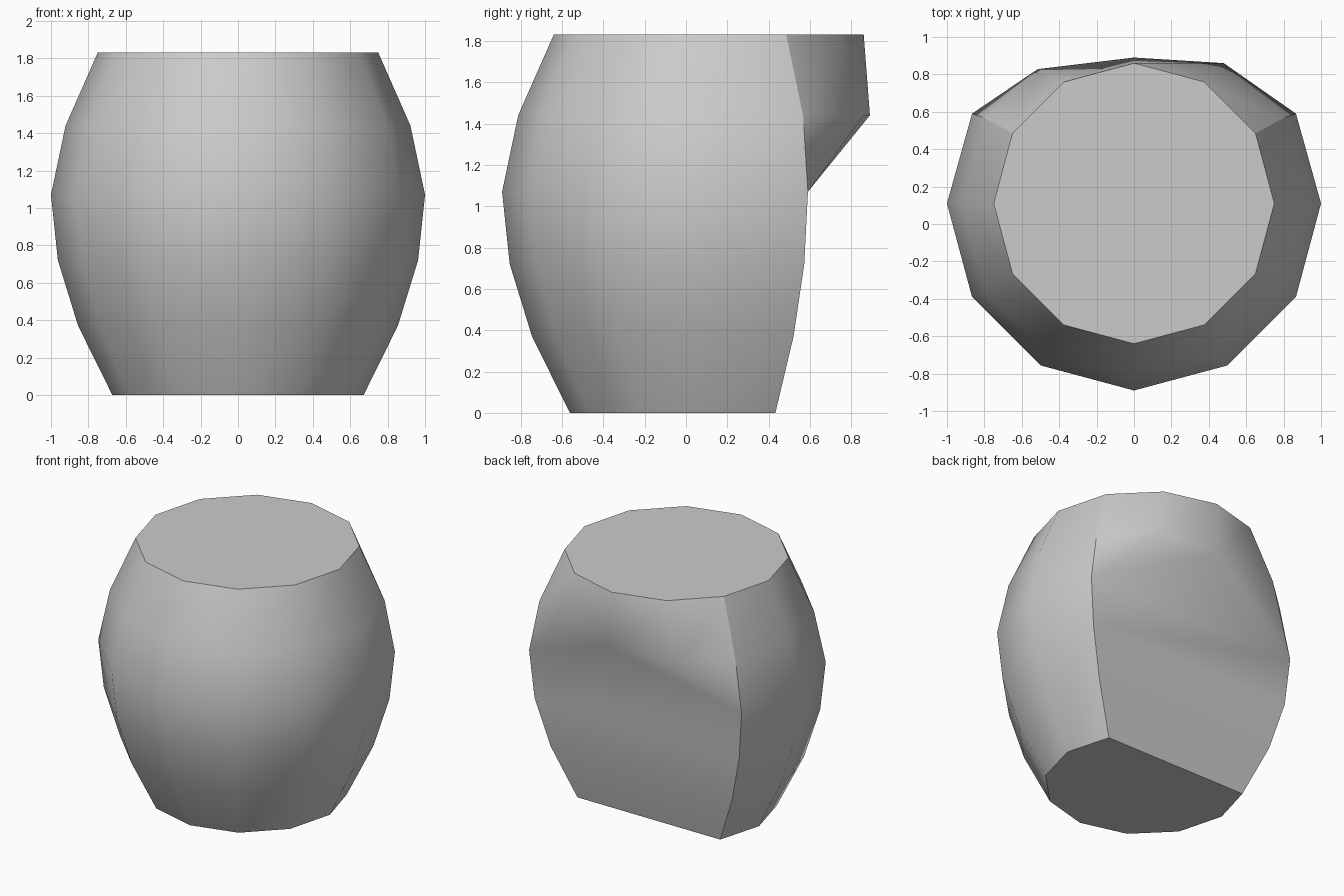
import bpy, bmesh, math

if "Cube" in bpy.data.objects:
    bpy.data.objects.remove(bpy.data.objects["Cube"])

# Barrel profile: (height, radius)
PROFILE = [(0, .672), (.37, .855), (.72, .963), (1.07, 1.0), (1.44, .922), (1.83, .75)]
SIDES = 12
CY = .11
# Overhanging back lip at the fifth ring, by column
LIP = {2: (.48, .86), 3: (0, .89), 4: (-.515, .828)}
BACK = (2, 3, 4)

bm = bmesh.new()
rings = []
for i, (z, r) in enumerate(PROFILE):
    ring = {}
    for k in range(SIDES):
        if k in BACK and i < 4:
            continue  # lower back is sliced off flat
        a = math.radians(30 * k)
        x, y = r * math.cos(a), CY + r * math.sin(a)
        if k in (1, 5) and i < 5:
            y = CY + r * (.48 if i < 4 else .495)
        if i == 4 and k in LIP:
            x, y = LIP[k]
        ring[k] = bm.verts.new((x, y, z))
    rings.append(ring)

# Rounded sides and front
for lo, hi in zip(rings, rings[1:]):
    for k in range(5, 13):
        a, b = k % SIDES, (k + 1) % SIDES
        bm.faces.new((lo[a], lo[b], hi[b], hi[a]))

# Flat back panel
for lo, hi in zip(rings[:3], rings[1:4]):
    bm.faces.new((lo[1], lo[5], hi[5], hi[1]))

# Underside of the lip, fanned from the panel's upper corners
p, q = rings[3], rings[4]
for tri in ((p[1], q[2], q[1]), (p[1], q[3], q[2]), (p[1], p[5], q[3]),
            (p[5], q[4], q[3]), (p[5], q[5], q[4])):
    bm.faces.new(tri)

# Upper back
for k in range(1, 5):
    bm.faces.new((q[k], q[k + 1], rings[5][k + 1], rings[5][k]))

# Flat ends
bottom = bm.faces.new([v for _, v in sorted(rings[0].items())])
top = bm.faces.new([v for _, v in sorted(rings[5].items())])
bmesh.ops.recalc_face_normals(bm, faces=bm.faces)

# Smooth shading with hard rims and hard edges beside the back panel
for f in bm.faces:
    f.smooth = True
hard = list(bottom.edges) + list(top.edges)
for lo, hi in zip(rings, rings[1:]):
    hard += [bm.edges.get((lo[k], hi[k])) for k in (1, 5)]
for e in hard:
    e.smooth = False

mesh = bpy.data.meshes.new("barrel_body")
bm.to_mesh(mesh)
bm.free()
obj = bpy.data.objects.new("barrel_body", mesh)
bpy.context.collection.objects.link(obj)
